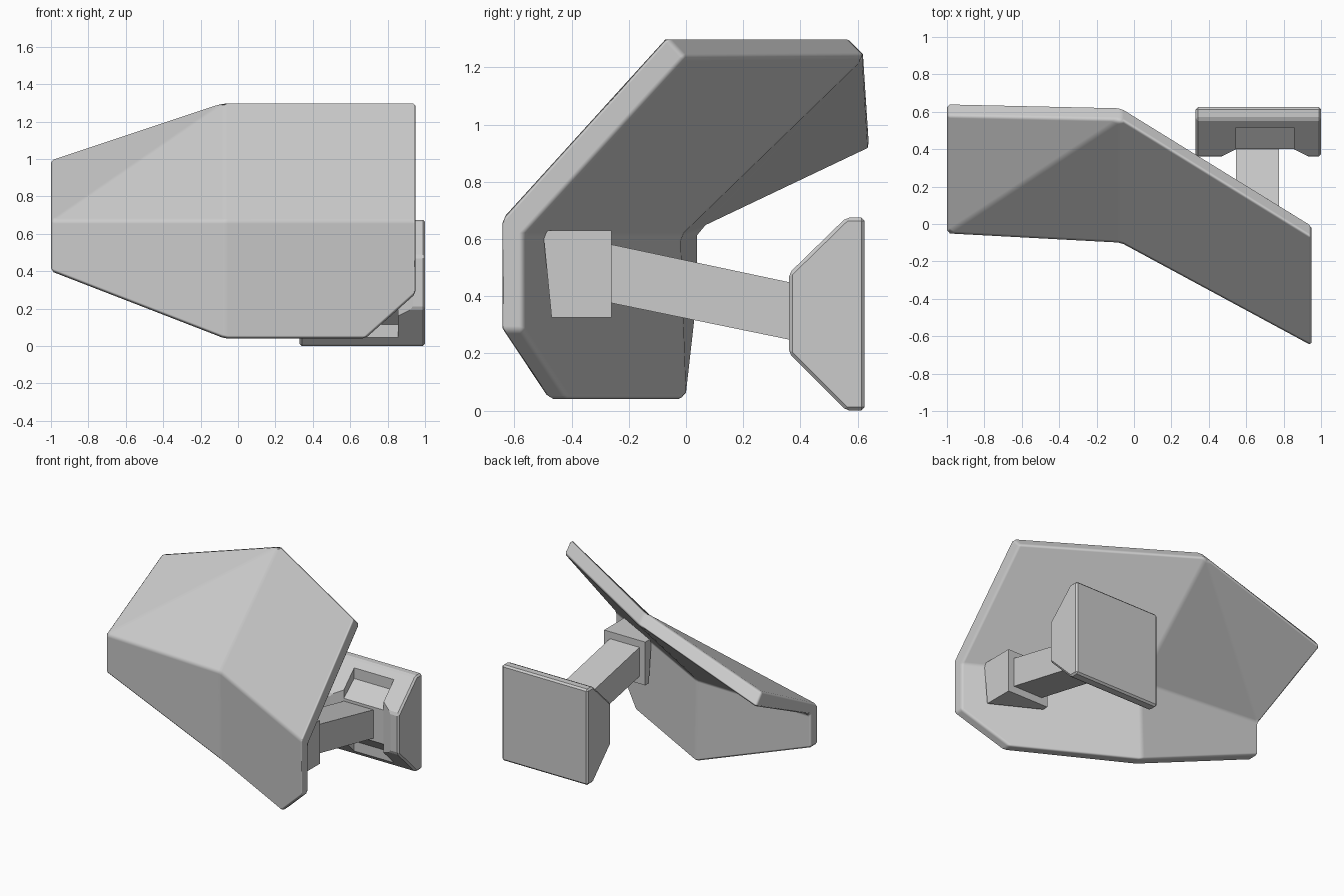
import bpy, bmesh

if "Cube" in bpy.data.objects:
    bpy.data.objects.remove(bpy.data.objects["Cube"])


def make(name, verts, faces, bevel=0.0, angle=0.26):
    bm = bmesh.new()
    vs = [bm.verts.new(v) for v in verts]
    for f in faces:
        bm.faces.new([vs[i] for i in f])
    bmesh.ops.recalc_face_normals(bm, faces=bm.faces[:])
    me = bpy.data.meshes.new(name)
    bm.to_mesh(me)
    bm.free()
    ob = bpy.data.objects.new(name, me)
    bpy.context.collection.objects.link(ob)
    if bevel:
        m = ob.modifiers.new("edge_bevel", 'BEVEL')
        m.width = bevel
        m.segments = 1
        m.limit_method = 'ANGLE'
        m.angle_limit = angle
    return ob


def loft(name, ring_a, ring_b, bevel=0.0):
    """Solid between two matching rings of points."""
    n = len(ring_a)
    sides = [(i, (i + 1) % n, n + (i + 1) % n, n + i) for i in range(n)]
    caps = [tuple(range(n)), tuple(range(n, 2 * n))]
    return make(name, ring_a + ring_b, sides + caps, bevel)


def prism_x(name, profile, x0, x1, bevel=0.0):
    return loft(name, [(x0, y, z) for y, z in profile],
                [(x1, y, z) for y, z in profile], bevel)


# Folded shield: top row, crease row, bottom row with a clipped corner
front = [(-1, .58, 1.0), (-.07, .56, 1.31), (.95, -.07, 1.31),
         (-1, -.05, .67), (-.07, -.10, .67), (.95, -.65, .67),
         (-1, -.05, .40), (-.07, -.09, .04), (.68, -.49, .04), (.95, -.65, .28)]
back = [(-1, .65, .92), (-.07, .63, 1.24), (.95, 0.0, 1.235),
        (-1, .04, .63), (-.07, -.02, .61), (.95, -.57, .61),
        (-1, .04, .40), (-.07, 0.0, .04), (.68, -.41, .04), (.95, -.57, .28)]
panels = [(3, 4, 1), (3, 1, 0), (4, 5, 2, 1), (6, 7, 4, 3), (7, 8, 9, 5, 4)]
rim = [0, 1, 2, 5, 9, 8, 7, 6, 3]
faces = panels + [tuple(i + 10 for i in f) for f in panels]
faces += [(a, b, b + 10, a + 10) for a, b in zip(rim, rim[1:] + rim[:1])]
shield = make("shield_plate", front + back, faces, 0.016)
shield.modifiers["edge_bevel"].harden_normals = True
bpy.context.view_layer.objects.active = shield
shield.select_set(True)
bpy.ops.object.shade_smooth_by_angle(angle=0.5)
shield.select_set(False)

# Block behind the shield, its front following the slanted plate
loft("shield_bracket",
     [(.50, -.33, .63), (.50, -.26, .63), (.50, -.26, .325), (.50, -.30, .325)],
     [(.82, -.50, .63), (.82, -.26, .63), (.82, -.26, .325), (.82, -.47, .325)])

# Sloping support arm
prism_x("support_arm", [(-.28, .585), (.45, .43), (.45, .23), (-.28, .38)], .545, .775)

# Wall mount with sloped top and bottom
mount = prism_x("wall_mount", [(.625, 0), (.625, .675), (.56, .675), (.36, .48),
                               (.36, .20), (.56, 0)], .33, 1.0, 0.012)

# Slot through the mount, flared at its front
plan = [(.445, .35), (.545, .40), (.545, .515), (.855, .515), (.855, .40), (.955, .35)]
slot = loft("slot_cutter", [(x, y, -.1) for x, y in plan], [(x, y, .8) for x, y in plan])
slot.hide_render = True
slot.hide_viewport = True
cut = mount.modifiers.new("slot", 'BOOLEAN')
cut.operation = 'DIFFERENCE'
cut.solver = 'EXACT'
cut.object = slot

# Core inside the slot that holds the arm
prism_x("mount_core", [(.40, .46), (.52, .56), (.52, .11), (.40, .22)], .545, .855)
